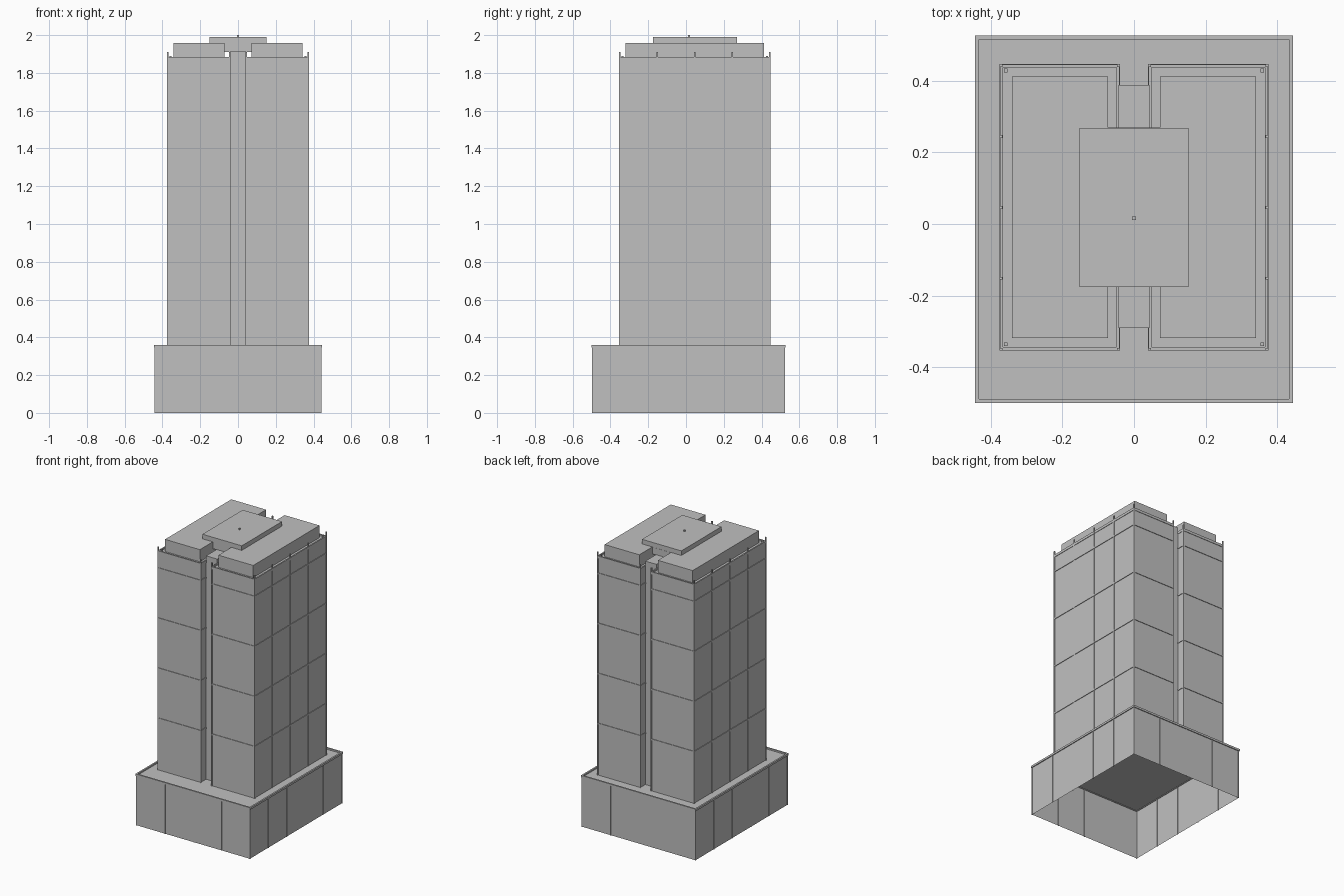
import bpy
import bmesh

cube = bpy.data.objects.get("Cube")
if cube:
    bpy.data.objects.remove(cube, do_unlink=True)

grey = bpy.data.materials.new("concrete_grey")
grey.use_nodes = True
colour = (0.53, 0.53, 0.53, 1)
grey.diffuse_color = colour
grey.node_tree.nodes["Principled BSDF"].inputs["Base Color"].default_value = colour


def add_box(bm, x, y, z, open_bottom=False):
    """Add a box from three (low, high) ranges."""
    verts = bmesh.ops.create_cube(bm, size=1)["verts"]
    for v in verts:
        v.co = [r[0] + (c + 0.5) * (r[1] - r[0]) for r, c in zip((x, y, z), v.co)]
    if open_bottom:
        bottom = [f for f in bm.faces if all(v in verts and v.co.z == z[0] for v in f.verts)]
        bmesh.ops.delete(bm, geom=bottom, context="FACES_ONLY")


def add_frame(bm, x, y, z, width):
    """Add a rectangular rim of four bars."""
    for side in ((x[0], x[0] + width), (x[1] - width, x[1])):
        add_box(bm, side, y, z)
    for side in ((y[0], y[0] + width), (y[1] - width, y[1])):
        add_box(bm, (x[0] + width, x[1] - width), side, z)


def add_post(bm, x, y, z, half=0.004):
    add_box(bm, (x - half, x + half), (y - half, y + half), z)


def finish(name, bm):
    mesh = bpy.data.meshes.new(name)
    bm.to_mesh(mesh)
    bm.free()
    mesh.materials.append(grey)
    obj = bpy.data.objects.new(name, mesh)
    bpy.context.collection.objects.link(obj)
    return obj


def grow(r, d):
    return (r[0] - d, r[1] + d)


def split(r, parts):
    return [r[0] + (r[1] - r[0]) * i / parts for i in range(parts + 1)]


def block(name, x, y, z, open_bottom=False):
    bm = bmesh.new()
    add_box(bm, x, y, z, open_bottom)
    return finish(name, bm)


# Podium: hollow shell, rim and wall strips
pod_x, pod_y = (-0.438, 0.438), (-0.494, 0.521)
block("podium", pod_x, pod_y, (0, 0.35), True)
bm = bmesh.new()
add_frame(bm, grow(pod_x, 0.006), grow(pod_y, 0.006), (0.346, 0.36), 0.011)
finish("podium_rim", bm)
bm = bmesh.new()
for x in split(pod_x, 4):
    for y in pod_y:
        add_post(bm, x, y, (0, 0.347), 0.003)
for y in split(pod_y, 5)[1:-1]:
    for x in pod_x:
        add_post(bm, x, y, (0, 0.347), 0.003)
finish("podium_strips", bm)

# Twin towers with bands, fins, parapets and rooftop blocks
tow_y = (-0.35, 0.443)
for name, s in (("left", 1), ("right", -1)):
    tow_x = tuple(sorted((0.043 * s, 0.372 * s)))
    block(name + "_tower", tow_x, tow_y, (0.35, 1.873))

    bm = bmesh.new()
    for z in (0.71, 1.06, 1.41, 1.76):
        add_frame(bm, grow(tow_x, 0.004), grow(tow_y, 0.004), (z - 0.005, z + 0.005), 0.008)
    finish(name + "_floor_bands", bm)

    bm = bmesh.new()
    add_frame(bm, grow(tow_x, 0.003), grow(tow_y, 0.003), (1.865, 1.883), 0.009)
    finish(name + "_parapet", bm)

    bm = bmesh.new()
    for y in split(tow_y, 4):
        add_post(bm, 0.372 * s, y, (0.35, 1.91))
    for y in tow_y:
        add_post(bm, 0.043 * s, y, (0.35, 1.91))
        add_post(bm, 0.358 * s, y + (0.014 if y < 0 else -0.014), (1.873, 1.89), 0.005)
    finish(name + "_fins", bm)

    roof_x = tuple(sorted((0.072 * s, 0.341 * s)))
    block(name + "_roof_block", roof_x, (-0.319, 0.413), (1.873, 1.958))

# Central core, link slab, top plate and mast
block("core", (-0.043, 0.043), (-0.291, 0.388), (0.35, 1.912))
block("link_slab", (-0.073, 0.073), (-0.175, 0.27), (1.91, 1.957))
block("top_plate", (-0.152, 0.152), (-0.176, 0.269), (1.956, 1.99))
bm = bmesh.new()
add_post(bm, 0, 0.016, (1.99, 2.0), 0.005)
finish("mast", bm)
